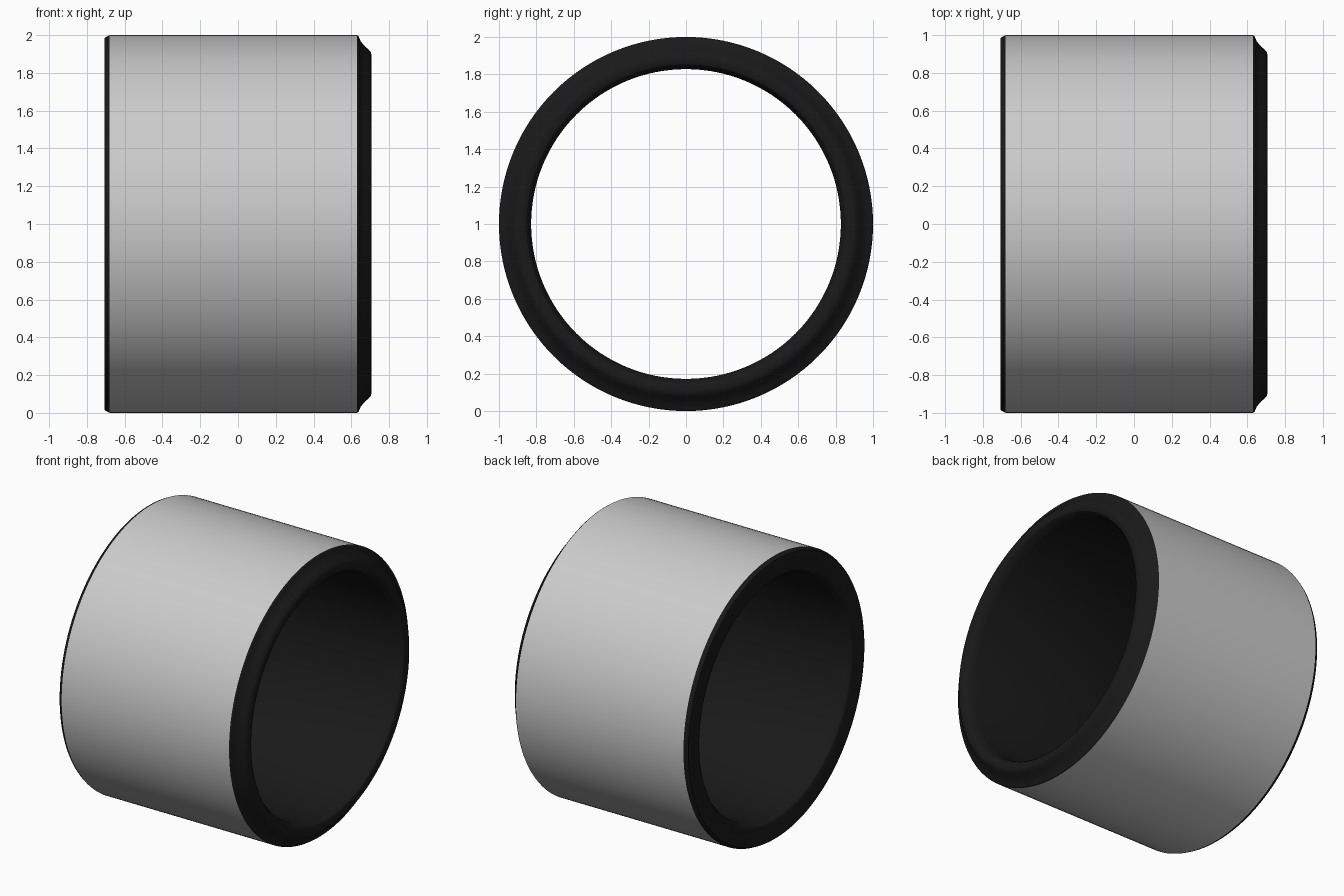
import bpy, bmesh, math

if "Cube" in bpy.data.objects:
    bpy.data.objects.remove(bpy.data.objects["Cube"])

SEGMENTS = 128


def lathe(name, profile, color=None):
    """Spin an open (x, radius) profile round the horizontal x axis at z = 1."""
    bm = bmesh.new()
    rings = []
    for x, r in profile:
        angles = [2 * math.pi * i / SEGMENTS for i in range(SEGMENTS)]
        rings.append([bm.verts.new((x, r * math.cos(a), 1 + r * math.sin(a))) for a in angles])
    for a, b in zip(rings, rings[1:]):
        for i in range(SEGMENTS):
            j = (i + 1) % SEGMENTS
            bm.faces.new((a[i], a[j], b[j], b[i]))
    mesh = bpy.data.meshes.new(name)
    bm.to_mesh(mesh)
    bm.free()
    obj = bpy.data.objects.new(name, mesh)
    bpy.context.collection.objects.link(obj)
    if color:
        mat = bpy.data.materials.new(name + "_material")
        mat.diffuse_color = color
        mat.use_nodes = True
        mat.node_tree.nodes["Principled BSDF"].inputs["Base Color"].default_value = mat.diffuse_color
        mesh.materials.append(mat)
    bpy.ops.object.select_all(action='DESELECT')
    obj.select_set(True)
    bpy.context.view_layer.objects.active = obj
    bpy.ops.object.shade_smooth_by_angle(angle=math.radians(30))
    return obj


# Grey outer sleeve
lathe("outer_sleeve", [(-0.68, 1.0), (0.63, 1.0)])

# Black liner: right bevelled lip, bore, then left lip back to the sleeve
lathe("inner_liner", [
    (0.63, 1.0), (0.638, 0.995), (0.65, 0.967), (0.668, 0.945), (0.69, 0.925),
    (0.703, 0.91), (0.707, 0.895), (0.707, 0.87), (0.70, 0.853), (0.68, 0.838),
    (0.64, 0.828),
    (-0.64, 0.828), (-0.68, 0.838), (-0.70, 0.853), (-0.707, 0.87),
    (-0.707, 0.984), (-0.70, 0.99), (-0.68, 1.0),
], (0.01, 0.01, 0.01, 1))
